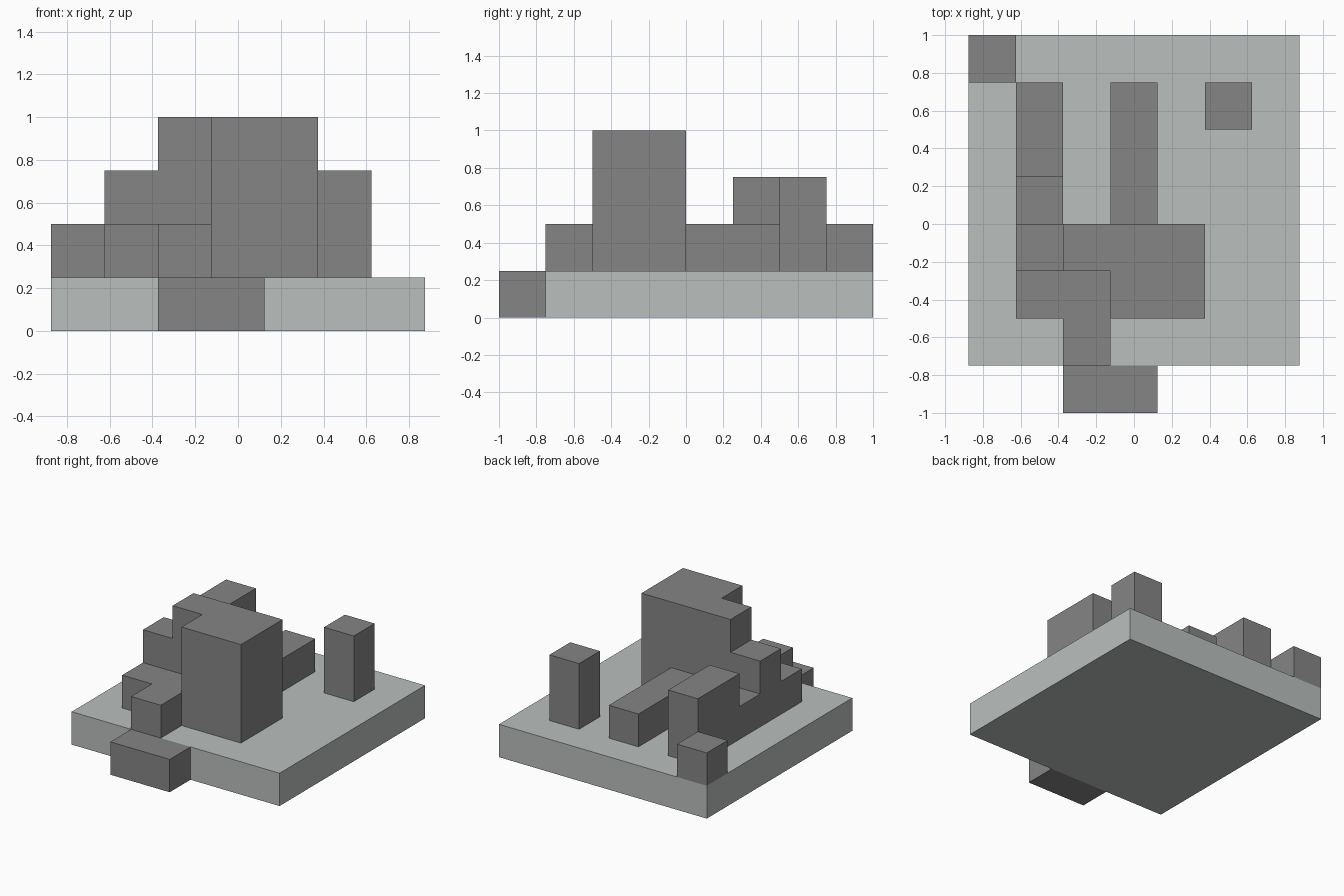
import bpy
import bmesh

if "Cube" in bpy.data.objects:
    bpy.data.objects.remove(bpy.data.objects["Cube"], do_unlink=True)

CELL = 0.25                # everything sits on a quarter-unit grid
ORIGIN = (-0.875, -1.0)    # front right corner of the grid


def make_material(name, color):
    mat = bpy.data.materials.new(name)
    mat.use_nodes = True
    mat.diffuse_color = color
    mat.node_tree.nodes["Principled BSDF"].inputs["Base Color"].default_value = color
    return mat


light_grey = make_material("light grey", (0.49, 0.52, 0.51, 1))
dark_grey = make_material("dark grey", (0.235, 0.235, 0.235, 1))


def prism(name, points, depth, mat, to_cell):
    """Extrude an outline given in grid cells; to_cell maps (u, v, w) to a cell corner."""
    bm = bmesh.new()
    face = bm.faces.new([bm.verts.new(to_cell(u, v, depth[0])) for u, v in points])
    top = bmesh.ops.extrude_face_region(bm, geom=[face])["geom"]
    shift = [b - a for a, b in zip(to_cell(0, 0, depth[0]), to_cell(0, 0, depth[1]))]
    bmesh.ops.translate(bm, vec=shift, verts=[g for g in top if isinstance(g, bmesh.types.BMVert)])
    bmesh.ops.recalc_face_normals(bm, faces=bm.faces)
    for v in bm.verts:
        v.co = (ORIGIN[0] + v.co.x * CELL, ORIGIN[1] + v.co.y * CELL, v.co.z * CELL)
    mesh = bpy.data.meshes.new(name)
    bm.to_mesh(mesh)
    bm.free()
    mesh.materials.append(mat)
    obj = bpy.data.objects.new(name, mesh)
    bpy.context.collection.objects.link(obj)


def footprint(name, points, z0, z1, mat=dark_grey):
    prism(name, points, (z0, z1), mat, lambda u, v, w: (u, v, w))


def side_profile(name, points, x0, x1, mat=dark_grey):
    prism(name, points, (x0, x1), mat, lambda u, v, w: (w, u, v))


def block(name, x0, x1, y0, y1, z0, z1, mat=dark_grey):
    footprint(name, [(x0, y0), (x1, y0), (x1, y1), (x0, y1)], z0, z1, mat)


# Ground slab and entrance step
block("ground_slab", 0, 7, 1, 8, 0, 1, light_grey)
block("front_step", 2, 4, 0, 1, 0, 1)

# Tall L-shaped tower
footprint("tower", [(3, 2), (5, 2), (5, 4), (2, 4), (2, 3), (3, 3)], 1, 4)

# Low L-shaped ledge in front of the tower
footprint("front_ledge", [(2, 1), (3, 1), (3, 3), (1, 3), (1, 2), (2, 2)], 1, 2)

# Stepped wall running to the back, high at both ends
side_profile("stepped_wall",
             [(3, 1), (6 + 1, 1), (7, 3), (5, 3), (5, 2), (4, 2), (4, 3), (3, 3)], 1, 2)

# Low back wall, free-standing pillar and corner block
block("back_wall", 3, 4, 4, 7, 1, 2)
block("pillar", 5, 6, 6, 7, 1, 3)
block("corner_block", 0, 1, 7, 8, 1, 2)
